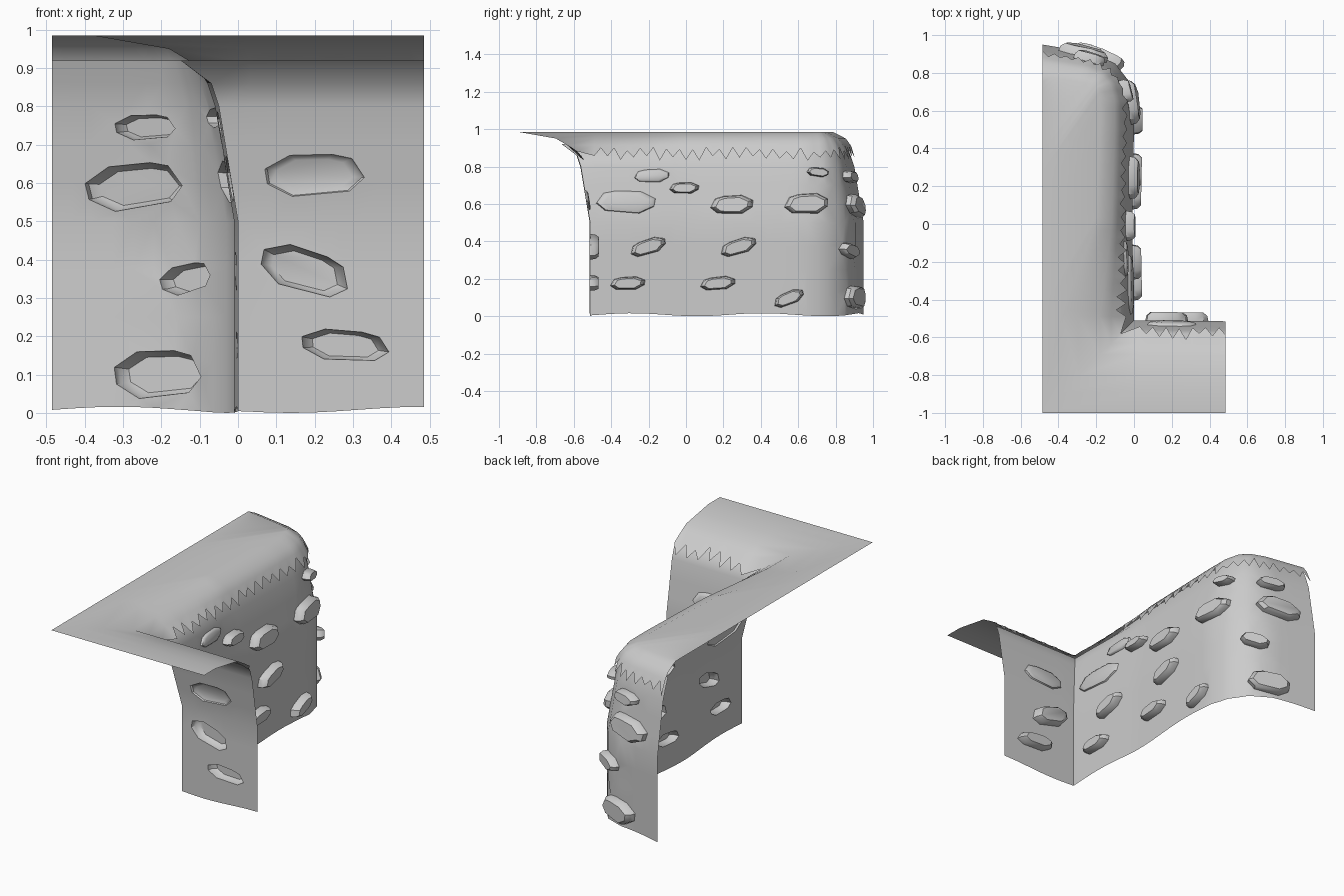
import bpy, math, random
from mathutils import Vector
from mathutils.geometry import delaunay_2d_cdt

if "Cube" in bpy.data.objects:
    bpy.data.objects.remove(bpy.data.objects["Cube"])

random.seed(4)

# Plan path of the cliff: s, x, y, inward direction, width of the rounded brow
KEYS = [
    (0.0, 0.485, -0.515, 0, -1, 1), (0.455, 0.03, -0.51, 0, -1, 1),
    (0.475, 0, -0.51, -1, -1, 1), (0.495, 0, -0.49, -1, 0, 1),
    (0.99, -0.01, 0, -1, 0, 0.4), (1.49, 0, 0.5, -1, 0, 0.35),
    (1.64, 0, 0.65, -1, 0, 0.35), (1.76, -0.03, 0.76, -0.97, -0.25, 0.3),
    (1.87, -0.1, 0.85, -0.7, -0.7, 0.3), (2.0, -0.22, 0.905, -0.3, -0.95, 0.3),
    (2.27, -0.485, 0.95, 0, -1, 0.3)]
# Cliff profile: height, inward lean
PROFILE = [(0, 0), (0.5, 0), (0.8, 0.05), (0.86, 0.07), (0.95, 0.19), (0.985, 0.38)]


def lerp(table, t):
    for a, b in zip(table, table[1:]):
        if t <= b[0] or b is table[-1]:
            u = (t - a[0]) / (b[0] - a[0])
            return [p + (q - p) * u for p, q in zip(a[1:], b[1:])]


def place(s, z, out=0.0):
    x, y, nx, ny, brow = lerp(KEYS, s)
    d = lerp(PROFILE, z)[0]
    d = min(d, 0.07) + max(d - 0.07, 0) * brow - out
    return Vector((x + nx * d, y + ny * d, z))


def columns(step):
    result = []
    for a, b in zip(KEYS, KEYS[1:]):
        n = max(1, round((b[0] - a[0]) / step))
        result += [a[0] + (b[0] - a[0]) * i / n for i in range(n)]
    return result + [KEYS[-1][0]]


def make(name, verts, faces, angle):
    mesh = bpy.data.meshes.new(name)
    mesh.from_pydata(verts, [], faces)
    mesh.update()
    ob = bpy.data.objects.new(name, mesh)
    bpy.context.collection.objects.link(ob)
    bpy.ops.object.select_all(action='DESELECT')
    ob.select_set(True)
    bpy.context.view_layer.objects.active = ob
    bpy.ops.object.shade_smooth_by_angle(angle=math.radians(angle))
    return ob


# Stones: position along the cliff, height, width, thickness, tilt, protrusion
def front(x, z, w, h, r, o=0.045):
    return (0.485 - x, z, w, h, -r, o)


def side(y, z, w, h, r, o=0.045):
    return (y + 0.985, z, w, h, r, o)


def back(x, z, w, h, r, o=0.045):
    return (1.785 - x, z, w, h, -r, o)


STONES = [
    front(0.175, 0.37, 0.24, 0.11, -20), front(0.28, 0.175, 0.23, 0.08, -6),
    front(0.2, 0.62, 0.26, 0.11, 0, 0.015),
    side(-0.2, 0.37, 0.2, 0.08, 20), side(-0.31, 0.175, 0.19, 0.07, 5),
    side(0.285, 0.37, 0.2, 0.08, 20), side(0.175, 0.175, 0.19, 0.07, 8),
    side(0.555, 0.095, 0.17, 0.07, 25), side(-0.005, 0.685, 0.16, 0.06, 3),
    side(0.25, 0.595, 0.23, 0.1, 5), side(0.655, 0.6, 0.25, 0.11, 5),
    side(0.72, 0.77, 0.14, 0.05, -3), side(-0.32, 0.61, 0.32, 0.12, 0, 0.015),
    side(-0.18, 0.75, 0.19, 0.07, 4, 0.015),
    back(-0.2, 0.1, 0.24, 0.125, 0), back(-0.26, 0.59, 0.27, 0.12, 4),
    back(-0.12, 0.35, 0.155, 0.075, 10), back(-0.22, 0.745, 0.18, 0.065, 0)]
OUTLINE = [(-0.7, -0.75), (0.45, -1), (0.95, -0.4), (1, 0.3),
           (0.5, 0.95), (-0.35, 1), (-0.75, 0.8), (-1, -0.1)]


def ring(stone, k):
    s, z, w, h, r, _ = stone
    c, n = math.cos(math.radians(r)), math.sin(math.radians(r))
    pts = [(u * w / 2 * k, v * h / 2 * k) for u, v in OUTLINE]
    return [Vector((s + u * c - v * n, z + u * n + v * c)) for u, v in pts]


def inside(p, poly):
    return all((b - a).cross(p - a) > 0 for a, b in zip(poly, poly[1:] + poly[:1]))


# Cliff wall: flat triangulation with stone openings, wrapped onto the path
pads = [ring(st, 1.12) for st in STONES]
pts = [Vector((s, z)) for s in columns(0.06)
       for z in (0, 0.125, 0.25, 0.375, 0.5, 0.6, 0.7, 0.8, 0.86, 0.92)]
pts = [p for p in pts if not any(inside(p, q) for q in pads)]
edges = []
for st in STONES:
    n = len(pts)
    pts += ring(st, 1)
    edges += [(n + i, n + (i + 1) % 8) for i in range(8)]
flat, _, tris, *_ = delaunay_2d_cdt(pts, edges, [], 0, 1e-5)
holes = [ring(st, 1) for st in STONES]
keep = [t for t in tris
        if not any(inside(sum((flat[i] for i in t), Vector((0, 0))) / 3, q) for q in holes)]
wall = []
for p in flat:
    v = place(p.x, p.y)
    if p.y < 0.01:
        v.z = 0.008 + 0.008 * math.cos(p.x * 9)
    wall.append(v)
make("cliff_wall", wall, keep, 50)

# Protruding stones: hollow bevelled caps over the openings
verts, faces = [], []
for st in STONES:
    n = len(verts)
    for k, o in ((1, 0), (0.95, 0.6), (0.76, 1)):
        verts += [place(p.x, p.y, o * st[5]) for p in ring(st, k)]
    for j in (0, 8):
        faces += [(n + j + i, n + j + (i + 1) % 8, n + j + 8 + (i + 1) % 8, n + j + 8 + i)
                  for i in range(8)]
    faces.append(tuple(range(n + 16, n + 24)))
make("cliff_stones", verts, faces, 40)

# Ground top: ragged hanging lip, rounded brow, then flat out to the tile edges
verts, faces = [], []
cols = columns(0.036)
end = place(cols[-1], 0.985)
for i, s in enumerate(cols):
    tip = (0.845 if i % 2 else 0.89) + random.uniform(-0.015, 0.015)
    rows = [place(s, tip, 0.028), place(s, 0.915, 0.022), place(s, 0.95, 0.01),
            place(s, 0.97, 0.004), place(s, 0.985)]
    if s <= 0.475:
        rim = Vector((0.485 - 0.97 * s / 0.475, -1, 0.985))
    else:
        t = (s - 0.475) / (cols[-1] - 0.475)
        rim = Vector((-0.485, -1 + (end.y + 1) * t, 0.985))
    verts += rows + [rim]
for i in range(len(cols) - 1):
    for j in range(5):
        a, b = i * 6 + j, (i + 1) * 6 + j
        if i == len(cols) - 2 and j == 4:
            faces.append((a, b, a + 1))
        else:
            faces.append((a, b, b + 1, a + 1))
make("ground_top", verts, faces, 60)
